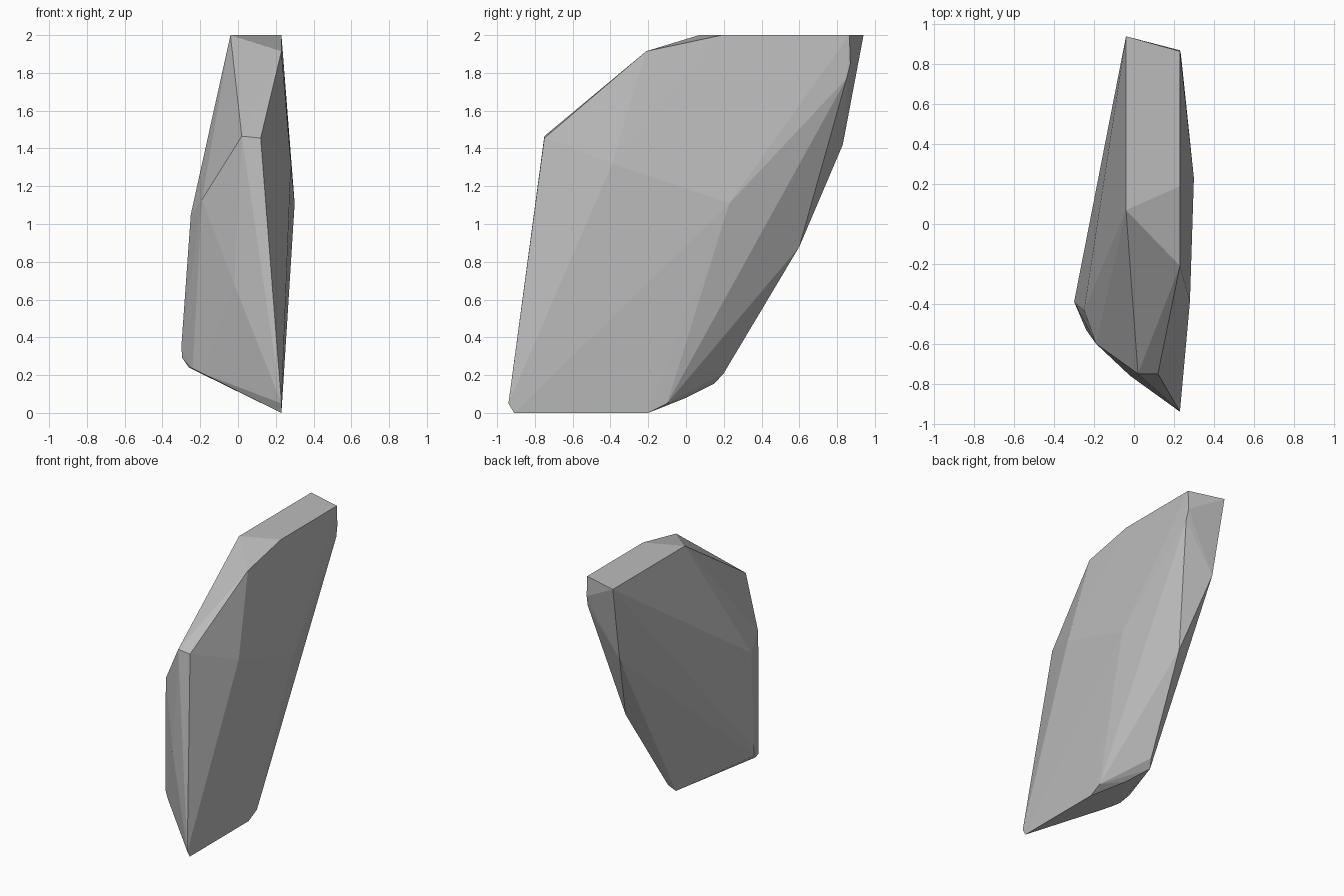
import bpy, bmesh

if "Cube" in bpy.data.objects:
    bpy.data.objects.remove(bpy.data.objects["Cube"])

# Corner points of the faceted boulder, grouped by region
crown = [(-.04, .94, 2), (.23, .865, 2), (-.04, .07, 2), (.23, .19, 2), (.23, -.21, 1.915)]
front = [(.02, -.75, 1.465), (.12, -.75, 1.455), (-.02, -.76, .68), (.23, -.94, .05)]
base = [(.23, -.91, 0), (.23, -.20, 0), (.23, -.10, .05), (.08, 0, .08),
        (-.02, .15, .155), (.01, .20, .21)]
left = [(-.19, -.60, 1.13), (-.25, -.43, 1.05), (-.30, -.39, .35), (-.295, -.40, .29),
        (-.26, -.46, .24), (-.24, -.53, .235), (-.19, -.58, .21)]
right = [(.30, .23, 1.11), (.28, -.39, 1.32)]
back = [(.23, .87, 1.85), (.235, .85, 1.77), (-.02, .83, 1.42), (.09, .60, .88)]

# Boulder: convex shell around the corners
bm = bmesh.new()
for p in crown + front + base + left + right + back:
    bm.verts.new(p)
hull = bmesh.ops.convex_hull(bm, input=bm.verts[:])
loose = {g for g in hull["geom_interior"] + hull["geom_unused"]
         if isinstance(g, bmesh.types.BMVert)}
bmesh.ops.delete(bm, geom=list(loose), context='VERTS')
bmesh.ops.recalc_face_normals(bm, faces=bm.faces[:])

mesh = bpy.data.meshes.new("boulder")
bm.to_mesh(mesh)
bm.free()
boulder = bpy.data.objects.new("boulder", mesh)
bpy.context.collection.objects.link(boulder)

# Stone colour
stone = bpy.data.materials.new("grey stone")
stone.diffuse_color = (.5, .5, .5, 1)
stone.use_nodes = True
stone.node_tree.nodes["Principled BSDF"].inputs["Base Color"].default_value = stone.diffuse_color
mesh.materials.append(stone)
